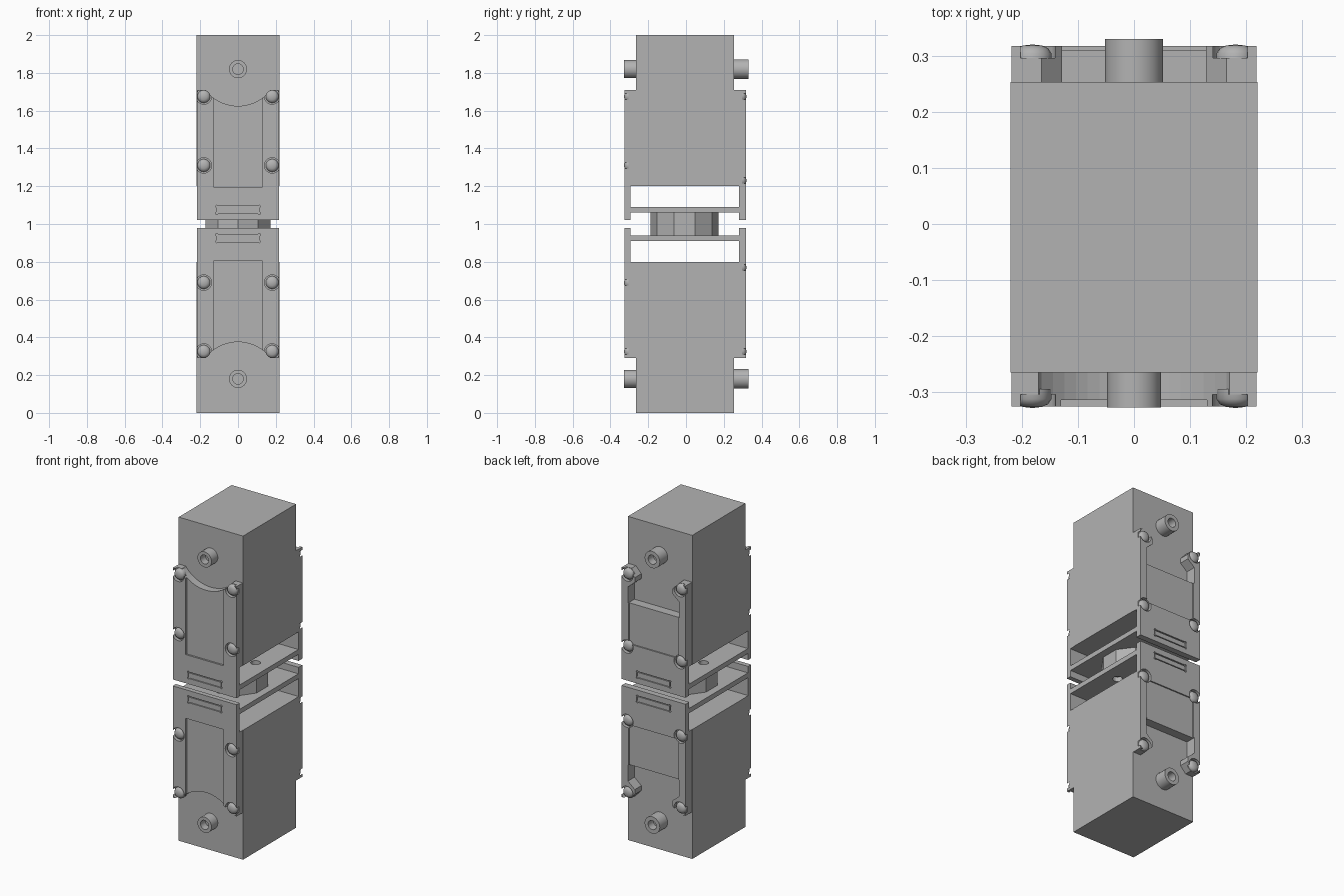
import bpy, bmesh, math
from mathutils import Matrix

cube = bpy.data.objects.get("Cube")
if cube:
    bpy.data.objects.remove(cube, do_unlink=True)

grey = bpy.data.materials.new("plain grey")
grey.use_nodes = True
GREY = (0.45, 0.45, 0.45, 1)
grey.diffuse_color = GREY
grey.node_tree.nodes["Principled BSDF"].inputs["Base Color"].default_value = GREY

MID = 1.0  # the two units mirror about this height; heights below are relative to it


def finish(name, bm, smooth=False):
    bmesh.ops.remove_doubles(bm, verts=bm.verts, dist=1e-5)
    bmesh.ops.recalc_face_normals(bm, faces=bm.faces)
    mesh = bpy.data.meshes.new(name)
    bm.to_mesh(mesh)
    bm.free()
    mesh.materials.append(grey)
    ob = bpy.data.objects.new(name, mesh)
    ob.location.z = MID
    bpy.context.collection.objects.link(ob)
    if smooth:
        bpy.ops.object.select_all(action='DESELECT')
        ob.select_set(True)
        bpy.context.view_layer.objects.active = ob
        bpy.ops.object.shade_smooth_by_angle(angle=math.radians(35))
    return ob


def box(name, x, y, z):
    bm = bmesh.new()
    bmesh.ops.create_cube(bm, size=1)
    for v in bm.verts:
        for i, (lo, hi) in enumerate((x, y, z)):
            v.co[i] = hi if v.co[i] > 0 else lo
    return finish(name, bm)


def lathe(name, profile, x, z, side, steps=20, smooth=True):
    """Spin (radius, outward distance) points about an axis along y."""
    bm = bmesh.new()
    rings = []
    for r, d in profile:
        rings.append([bm.verts.new((x + r * math.cos(a), side * d, z + r * math.sin(a)))
                      for a in (math.tau * k / steps for k in range(steps))])
    for a, b in zip(rings, rings[1:]):
        for k in range(steps):
            n = (k + 1) % steps
            bm.faces.new((a[k], a[n], b[n], b[k]))
    return finish(name, bm, smooth)


def plate(name, half, y0, y1):
    """Extrude a left-right symmetric outline along y."""
    bm = bmesh.new()
    outline = half + [(-x, z) for x, z in reversed(half) if x > 0]
    face = bm.faces.new([bm.verts.new((x, y0, z)) for x, z in outline])
    ext = bmesh.ops.extrude_face_region(bm, geom=[face])["geom"]
    for v in ext:
        if isinstance(v, bmesh.types.BMVert):
            v.co.y = y1
    return finish(name, bm)


def cut(ob, cutter):
    cutter.hide_render = True
    mod = ob.modifiers.new("cut", 'BOOLEAN')
    mod.operation, mod.solver, mod.object = 'DIFFERENCE', 'EXACT', cutter
    bpy.context.view_layer.update()
    deps = bpy.context.evaluated_depsgraph_get()
    mesh = bpy.data.meshes.new_from_object(ob.evaluated_get(deps))
    ob.modifiers.remove(mod)
    ob.data = mesh
    bpy.data.objects.remove(cutter, do_unlink=True)


def mirror(*obs):
    for ob in obs:
        mod = ob.modifiers.new("other_unit", 'MIRROR')
        mod.use_axis = (False, False, True)
        mod.use_mirror_merge = False


# Main housing and the thin end plate below it
mirror(box("housing", (-.22, .22), (-.265, .253), (.2, 1)))
end_plate = box("end_plate", (-.217, .217), (-.3, .285), (.06, .09))
for s in (-1, 1):
    bm = bmesh.new()
    bmesh.ops.create_cone(bm, cap_ends=True, segments=16, radius1=.028, radius2=.028, depth=.2,
                          matrix=Matrix.Translation((s * .12, 0, .1)))
    cut(end_plate, finish("hole_cutter", bm))
mirror(end_plate)

# Front cover with a curved top, back cover with a stepped notch
W, TOP, R = .218, .71, .219
arch = [(x, .625 + R - math.sqrt(R * R - x * x)) for x in (.165 * k / 8 for k in range(8, -1, -1))]
front = plate("front_cover", [(W, .02), (W, TOP), (.17, TOP)] + arch, -.325, -.25)
back = plate("back_cover", [(W, .02), (W, TOP), (.165, TOP), (.128, .67), (.128, .64),
                            (.175, .6), (.175, .5)], .24, .317)

# Sunken panels
cut(front, box("panel_cutter", (-.13, .13), (-.4, -.314), (.197, .8)))
cut(back, box("panel_cutter", (-.17, .17), (.309, .4), (.25, .55)))

for cover, side, face, inner, heights in ((front, -1, .325, .295, (.675, .31)),
                                          (back, 1, .317, .28, (.675, .23))):
    label = "front" if side < 0 else "back"

    def span(a, b):
        return tuple(sorted((side * a, side * b)))

    # Thin lower flange
    cut(cover, box("flange_cutter", (-.3, .3), span(.1, inner), (-.1, .2)))

    # Slot with relieved corners, filled by the end plate tab
    cut(cover, box("slot_cutter", (-.115, .115), span(face - .008, .4), (.055, .095)))
    for x in (-.112, .112):
        for z in (.057, .093):
            cut(cover, lathe("corner_cutter", [(0, face - .008), (.007, face - .008), (.007, .4), (0, .4)],
                             x, z, side, 8, False))
    mirror(box(label + "_tab", (-.109, .109), span(inner, face - .002), (.061, .089)))

    # Screws in counterbores
    base = face - .021
    for x in (-.181, .181):
        for z in heights:
            cut(cover, lathe("bore_cutter", [(0, base), (.041, base), (.041, .4), (0, .4)],
                             x, z, side, 24, False))
            mirror(lathe(label + "_screw", [(0, base - .01), (.034, base - .01), (.034, base + .008),
                                            (.028, base + .017), (.017, base + .022), (0, base + .024)],
                         x, z, side))
    mirror(cover)

    # Hollow connector on the housing
    r = .048 if side < 0 else .052
    tip = .327 if side < 0 else .33
    mirror(lathe(label + "_connector", [(0, .24), (r, .24), (r, tip), (.028, tip), (.028, .28), (0, .28)],
                 0, .82, side, 24))

# Coupling hub between the two units
bm = bmesh.new()
bmesh.ops.create_cone(bm, cap_ends=True, segments=10, radius1=.18, radius2=.18, depth=.125,
                      matrix=Matrix.Translation((0, -.008, 0)))
finish("coupling_hub", bm)
